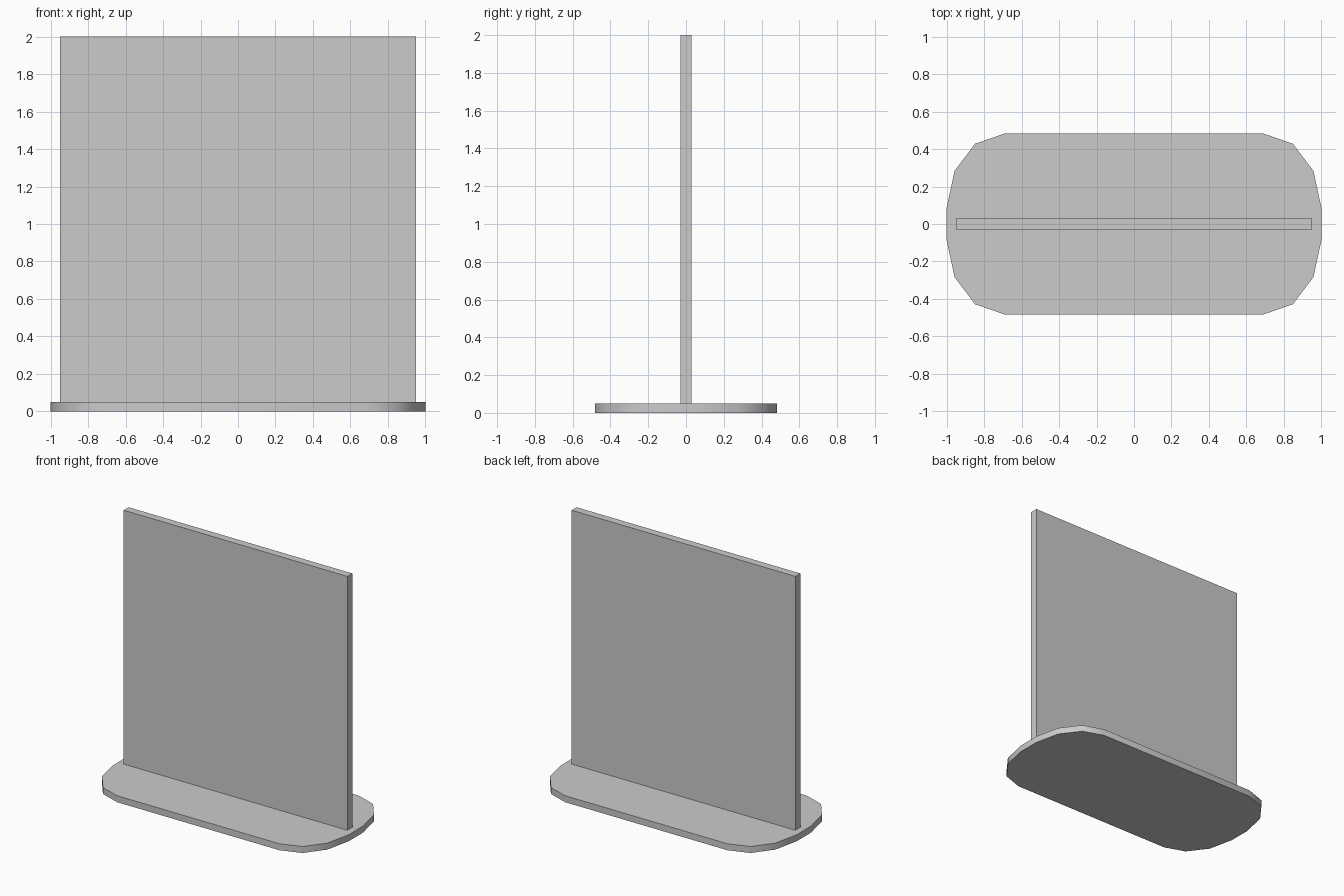
import bpy, bmesh, math

if "Cube" in bpy.data.objects:
    bpy.data.objects.remove(bpy.data.objects["Cube"])


def prism(name, outline, z0, z1):
    """Extrude a closed XY outline from z0 up to z1."""
    bm = bmesh.new()
    face = bm.faces.new([bm.verts.new((x, y, z0)) for x, y in outline])
    ext = bmesh.ops.extrude_face_region(bm, geom=[face], use_keep_orig=True)
    top = [g for g in ext["geom"] if isinstance(g, bmesh.types.BMVert)]
    bmesh.ops.translate(bm, verts=top, vec=(0, 0, z1 - z0))
    bmesh.ops.recalc_face_normals(bm, faces=bm.faces)
    mesh = bpy.data.meshes.new(name)
    bm.to_mesh(mesh)
    bm.free()
    obj = bpy.data.objects.new(name, mesh)
    bpy.context.collection.objects.link(obj)
    return obj


# Base plate: one rounded corner mirrored to all four quadrants
corner = [(1.0, 0.087), (0.957, 0.284), (0.848, 0.428), (0.69, 0.483)]
right_half = [(x, -y) for x, y in reversed(corner)] + corner
outline = right_half + [(-x, -y) for x, y in right_half]
base = prism("base_plate", outline, 0.0, 0.05)

# Smooth rim with sharp top and bottom edges
bpy.ops.object.select_all(action='DESELECT')
base.select_set(True)
bpy.context.view_layer.objects.active = base
bpy.ops.object.shade_smooth_by_angle(angle=math.radians(40))

# Upright display panel
w, d = 0.95, 0.03
prism("upright_panel", [(-w, -d), (w, -d), (w, d), (-w, d)], 0.05, 2.0)
